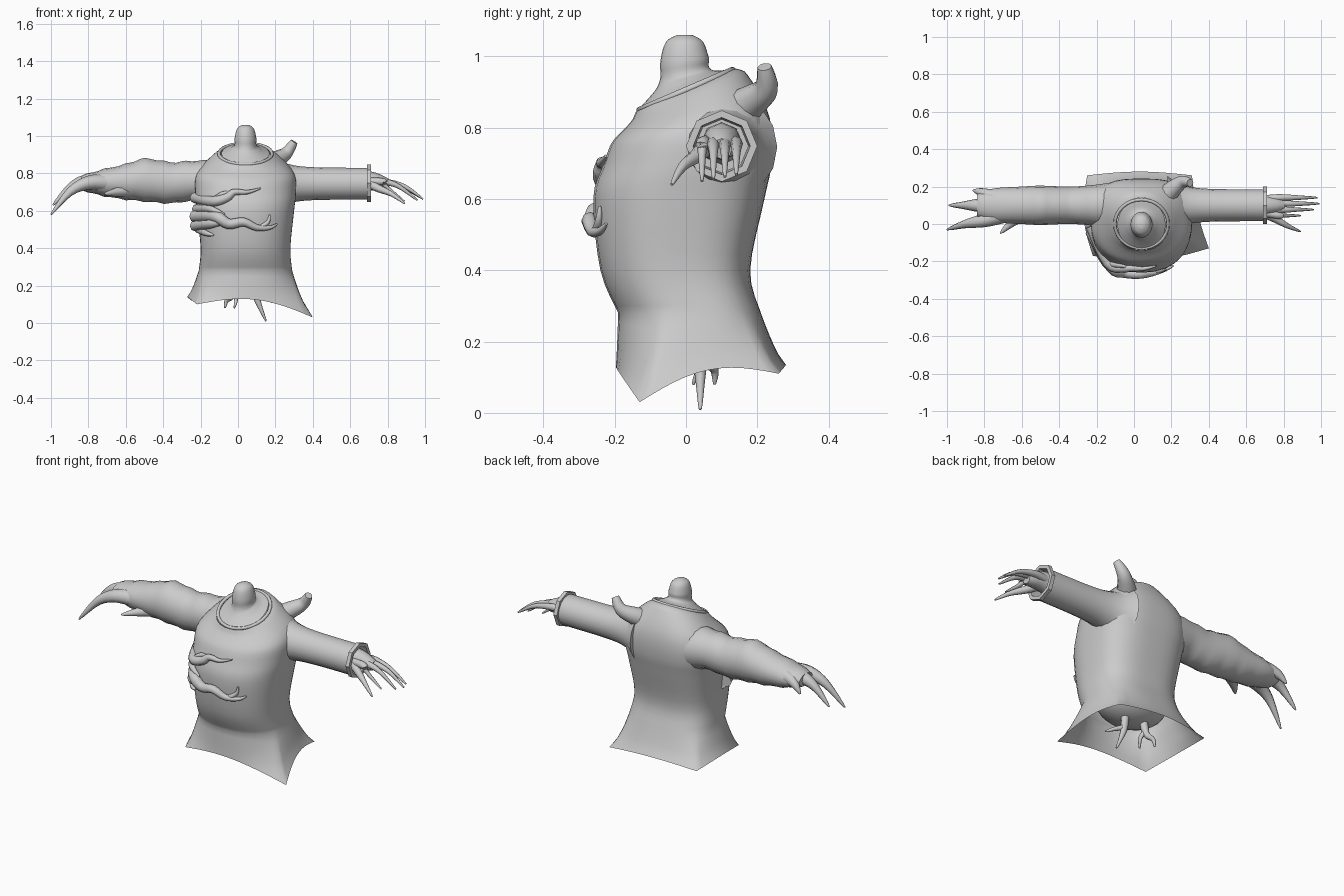
import bpy, bmesh, math
from mathutils import Vector

if "Cube" in bpy.data.objects:
    bpy.data.objects.remove(bpy.data.objects["Cube"], do_unlink=True)

COLOUR = (0.6, 0.6, 0.6, 1)
grey = bpy.data.materials.new("plain grey")
grey.use_nodes = True
grey.diffuse_color = COLOUR
grey.node_tree.nodes["Principled BSDF"].inputs["Base Color"].default_value = COLOUR


def circle(sides):
    """Unit circle as (cosine, sine) pairs."""
    angles = [k * math.tau / sides for k in range(sides)]
    return [(math.cos(a), math.sin(a)) for a in angles]


def clamp(value):
    return max(0, min(1, value))


def finish(ob, name, sharp):
    ob.name = name
    ob.data.materials.append(grey)
    bpy.ops.object.select_all(action='DESELECT')
    ob.select_set(True)
    bpy.context.view_layer.objects.active = ob
    bpy.ops.object.shade_smooth_by_angle(angle=math.radians(sharp))


def loft(name, rings, start=True, end=True, sharp=50):
    """Skin a list of equal point rings into one object."""
    bm = bmesh.new()
    rows = [[bm.verts.new(point) for point in ring] for ring in rings]
    for lower, upper in zip(rows, rows[1:]):
        for i in range(len(lower)):
            bm.faces.new((lower[i - 1], lower[i], upper[i], upper[i - 1]))
    if start:
        bm.faces.new(rows[0])
    if end:
        bm.faces.new(rows[-1])
    bmesh.ops.recalc_face_normals(bm, faces=bm.faces)
    mesh = bpy.data.meshes.new(name)
    bm.to_mesh(mesh)
    bm.free()
    ob = bpy.data.objects.new(name, mesh)
    bpy.context.collection.objects.link(ob)
    finish(ob, name, sharp)


def smooth_path(points, steps=4):
    """Catmull-Rom curve through tuples of any length."""
    pts = [Vector(p) for p in points]
    pts = [pts[0]] + pts + [pts[-1]]
    path = []
    for before, a, b, after in zip(pts, pts[1:], pts[2:], pts[3:]):
        for s in range(steps):
            t = s / steps
            eased = t * t * (3 - 2 * t)
            pull_a = (b - before) / 2 * t * (1 - t) ** 2
            pull_b = (after - a) / 2 * t * t * (1 - t)
            path.append(a.lerp(b, eased) + pull_a - pull_b)
    return path + [pts[-1]]


def tube(name, points, thick, tip=0.004, power=1.5, sides=8):
    """Limb along a smooth path, tapering from thick to tip."""
    path = smooth_path(points)
    last = len(path) - 1
    rings = []
    for i, centre in enumerate(path):
        along = path[min(i + 1, last)] - path[max(i - 1, 0)]
        turn = along.to_track_quat('Z', 'Y')
        radius = thick + (tip - thick) * (i / last) ** power
        rings.append([centre + turn @ Vector((c, s, 0)) * radius for c, s in circle(sides)])
    loft(name, rings, sharp=60)


def sleeve(name, sections, sides=16, **options):
    """Arm sections along x: (x, z centre, y radius, z radius)."""
    rings = [[(x, 0.1 + ry * c, z + rz * s) for c, s in circle(sides)] for x, z, ry, rz in sections]
    loft(name, rings, **options)


# Ragged hem: four pulled corners joined by raised edges, each with its own bow
CENTRE_X = 0.04
CORNERS = [Vector(p) for p in ((.4, -.13, .03), (.31, .26, .11), (-.25, .26, .12), (-.22, -.17, .1))]
hem = []
for a, b, bow, lift in zip(CORNERS, CORNERS[1:] + CORNERS[:1], (-.015, .02, .035, .045), (.05, .02, .03, .06)):
    edge = b - a
    outward = Vector((edge.y, -edge.x, 0)).normalized()
    for k in range(12):
        t = k / 12
        hem.append(a.lerp(b, t) + (outward * bow + Vector((0, 0, lift))) * math.sin(math.pi * t))
ANGLES = [math.atan2(p.y, p.x - CENTRE_X) for p in hem]


def oval(z, cy, rx, ry, tilt, front_power, back_power):
    """Torso section that leans up toward the back; higher powers are boxier."""
    ring = []
    for angle in ANGLES:
        c, s = math.cos(angle), math.sin(angle)
        power = back_power if s > 0 else front_power
        grow = (abs(c) ** power + abs(s) ** power) ** (-1 / power)
        ring.append(Vector((CENTRE_X + rx * c * grow, cy + ry * s * grow, z + tilt * ry * s * grow)))
    return ring


# Robe: z, y centre, x radius, y radius; the tilt sets in at the shoulders
LEAN = 0.43
CHEST_POWER = 2.3
TORSO = smooth_path([(.28, .01, .25, .2), (.4, -.03, .24, .21), (.6, -.02, .26, .24), (.7, .005, .27, .235),
                     (.8, .02, .26, .215), (.88, .01, .18, .165), (.905, 0, .14, .14)])
robe = []
for section in TORSO:
    shoulder = clamp((section[0] - .74) / .15) ** 1.4
    robe.append(oval(*section, LEAN * shoulder, CHEST_POWER, 3 - shoulder))
skirt = []
for step in range(5):
    t = step / 5
    ring = []
    for low, high in zip(hem, robe[0]):
        point = low.lerp(high, t ** 0.75)
        point.z = low.z + (high.z - low.z) * t
        ring.append(point)
    skirt.append(ring)
loft("robe", skirt + robe, start=False, end=False)

# Neck: flared base narrowing to a rounded stump
NECK = smooth_path([(.905, .135), (.93, .085), (.955, .068), (.99, .068), (1.04, .052), (1.06, .02)])
loft("neck", [oval(z, -.004, r * .85 if z > .94 else r * .95, r, LEAN * clamp((1.01 - z) / .1), 2, 2)
              for z, r in NECK], start=False)

# Collar roll, tilted with the shoulders
bpy.ops.mesh.primitive_torus_add(location=(CENTRE_X, 0, .905), rotation=(math.atan(LEAN), 0, 0),
                                 major_radius=.142, minor_radius=.009,
                                 major_segments=32, minor_segments=8)
finish(bpy.context.object, "collar", 60)

# Belly closing the inside of the robe, with forked roots below
bpy.ops.mesh.primitive_uv_sphere_add(segments=24, ring_count=12, location=(CENTRE_X, .02, .32))
belly = bpy.context.object
belly.scale = (.2, .16, .12)
finish(belly, "belly", 60)
tube("left_root", [(.09, .04, .24), (.1, .04, .14), (.12, .04, .08), (.15, .04, .01)], .022)
tube("left_root_fork", [(.1, .04, .15), (.15, .02, .13), (.19, 0, .11)], .015)
tube("right_root", [(-.02, .05, .24), (-.03, .06, .15), (-.06, .08, .12), (-.07, .08, .08)], .022)
tube("right_root_fork", [(-.03, .06, .17), (-.01, .04, .13), (-.02, .02, .08)], .015)


def chest_branch(name, points, thick):
    """Branch given in x and z, laid over the front of the robe."""
    path = []
    for x, z in points:
        section = min(TORSO, key=lambda s: abs(s[0] - z))
        across = min(abs(x - CENTRE_X) / section[2], 1)
        depth = section[3] * (1 - across ** CHEST_POWER) ** (1 / CHEST_POWER)
        path.append((x, section[1] - depth - thick * 0.3, z))
    tube(name, path, thick)


chest_branch("upper_branch", [(-.23, .67), (-.14, .65), (-.06, .67), (-.02, .7), (.05, .7), (.12, .72)], .03)
chest_branch("upper_twig", [(-.13, .65), (-.08, .69), (-.03, .7)], .02)
chest_branch("middle_branch", [(-.22, .61), (-.15, .61), (-.07, .58)], .028)
chest_branch("lower_branch", [(-.23, .57), (-.12, .57), (-.05, .53), (.03, .54), (.1, .51), (.17, .51),
                              (.21, .53)], .034)
chest_branch("lower_twig", [(.12, .51), (.16, .54), (.17, .58)], .014)
chest_branch("under_branch", [(-.23, .52), (-.15, .53), (-.08, .54), (-.02, .53)], .03)
chest_branch("under_twig", [(-.21, .5), (-.17, .48), (-.13, .47)], .022)

# Stub growing from the back of the left shoulder
tube("back_stub", [(.14, .11, .83), (.2, .18, .87), (.26, .225, .91), (.3, .22, .97)],
     .062, tip=.02, power=1, sides=10)

# Left sleeve, flaring into the shoulder and hollow at the faceted cuff
widths = [(x / 100, .085 + .04 * math.exp((22 - x) / 7)) for x in range(18, 71, 4)]
sleeve("left_sleeve", [(x, .745, r, r) for x, r in widths], end=False)
sleeve("left_cuff", [(x, .748, r, r) for x, r in ((.69, .08), (.69, .1), (.712, .1), (.712, .08), (.64, .075))],
       sides=8, start=False, sharp=25)

# Left hand: fingers fan out and droop from the palm
tube("left_palm", [(.6, .1, .75), (.7, .1, .76), (.8, .1, .74)], .06, tip=.03, power=2)
for i, reach in enumerate((.89, .96, .99, .98)):
    y = .045 + i * .032
    tube(f"left_finger_{i + 1}", [(.7, .06 + i * .024, .755), (.78, y, .755),
                                  (reach - .1, y, .73), (reach, y, .65 + i * .006)], .022)
tube("left_thumb", [(.69, .06, .75), (.75, .03, .72), (.82, -.01, .69), (.89, -.04, .64)], .025)

# Right sleeve, swollen and lumpy, flattening toward the claws
swell = smooth_path([(-.13, .75, .12, .12), (-.25, .76, .105, .107), (-.36, .75, .1, .11), (-.5, .765, .105, .115),
                     (-.6, .755, .1, .095), (-.75, .75, .09, .065), (-.84, .75, .06, .035)])
sleeve("right_sleeve", [(x, z, ry, rz + .004 * math.sin(x * 60)) for x, z, ry, rz in swell])
tube("right_front_claw", [(-.7, .05, .75), (-.8, .02, .75), (-.9, 0, .7), (-1, -.03, .58)], .045)
tube("right_middle_claw", [(-.7, .1, .76), (-.82, .1, .755), (-.9, .1, .72), (-.99, .1, .63)], .045)
tube("right_back_claw", [(-.66, .14, .76), (-.76, .15, .76), (-.82, .17, .74), (-.86, .18, .7)], .045)
tube("right_thumb", [(-.58, .06, .71), (-.65, .01, .7), (-.715, -.05, .69)], .035)
